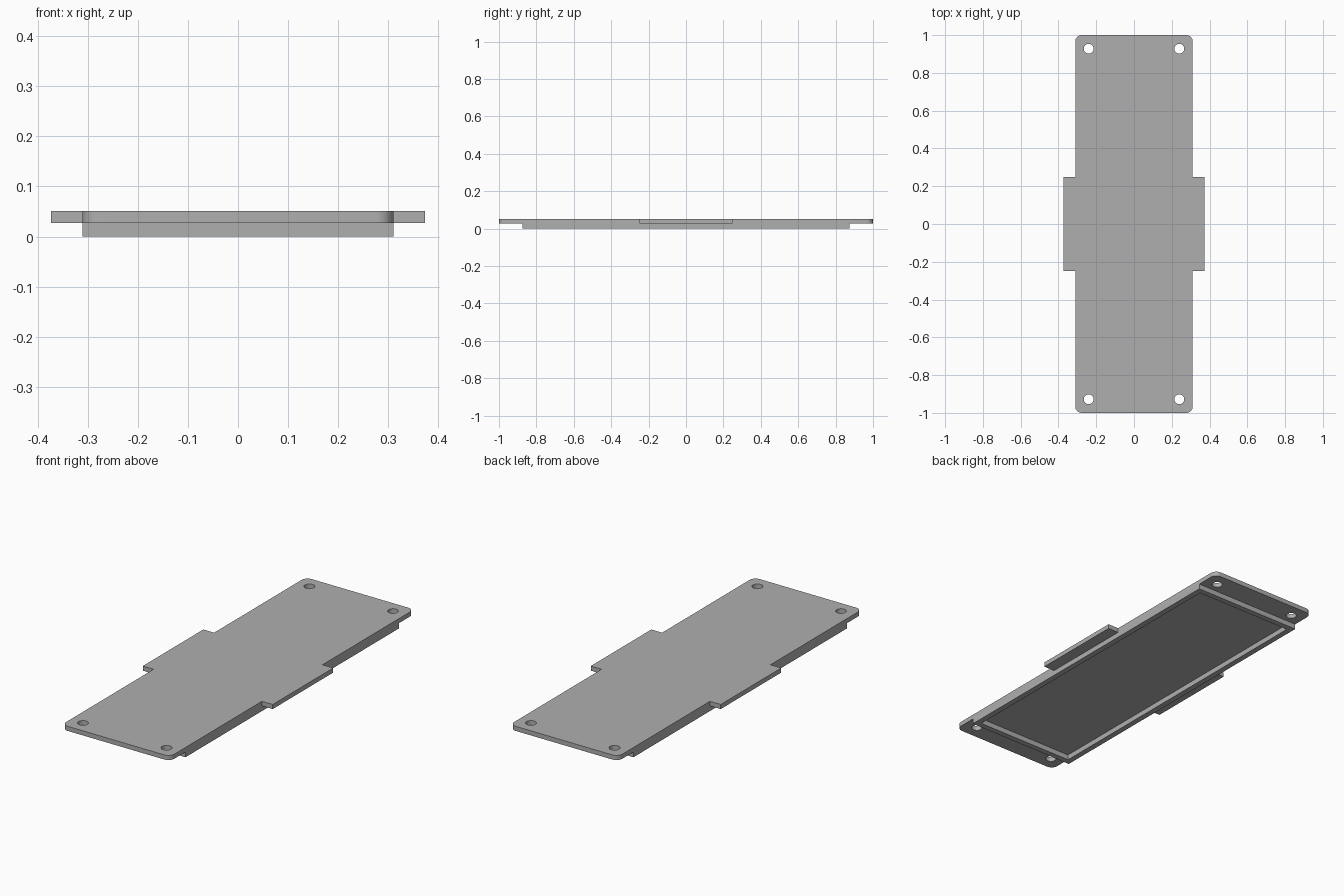
import bpy, bmesh, math

cube = bpy.data.objects.get("Cube")
if cube:
    bpy.data.objects.remove(cube)

# Main sizes
HALF_W, HALF_L = 0.311, 1.0
TAB_X, TAB_Y = 0.373, 0.248
RIM_Y, RIM_T = 0.875, 0.03
Z_MID, Z_TOP = 0.027, 0.051
CORNER_R = 0.035
HOLE_X, HOLE_Y, HOLE_R = 0.24, 0.928, 0.026

grey = bpy.data.materials.new("plain grey")
grey.use_nodes = True
colour = (0.43, 0.43, 0.43, 1)
grey.diffuse_color = colour
grey.node_tree.nodes["Principled BSDF"].inputs["Base Color"].default_value = colour


def arc(cx, cy, r, start, sweep, steps):
    return [(cx + r * math.cos(start + sweep * i / steps),
             cy + r * math.sin(start + sweep * i / steps)) for i in range(steps + 1)]


def rectangle(x, y):
    return [(x, -y), (x, y), (-x, y), (-x, -y)]


def slab(name, loops, z0, z1):
    """Extrude an outline, with any inner loops as openings, from z0 to z1."""
    curve = bpy.data.curves.new(name, 'CURVE')
    curve.dimensions = '2D'
    curve.fill_mode = 'BOTH'
    curve.extrude = (z1 - z0) / 2
    for loop in loops:
        spline = curve.splines.new('POLY')
        spline.points.add(len(loop) - 1)
        for point, (x, y) in zip(spline.points, loop):
            point.co = (x, y, 0, 1)
        spline.use_cyclic_u = True
    helper = bpy.data.objects.new(name + "_outline", curve)
    bpy.context.collection.objects.link(helper)
    bpy.context.view_layer.update()
    deps = bpy.context.evaluated_depsgraph_get()
    mesh = bpy.data.meshes.new_from_object(helper.evaluated_get(deps))
    bpy.data.objects.remove(helper)

    bm = bmesh.new()
    bm.from_mesh(mesh)
    bmesh.ops.remove_doubles(bm, verts=bm.verts, dist=1e-5)
    bmesh.ops.recalc_face_normals(bm, faces=bm.faces)
    bmesh.ops.translate(bm, verts=bm.verts, vec=(0, 0, (z0 + z1) / 2))
    bm.to_mesh(mesh)
    bm.free()

    mesh.materials.clear()
    mesh.materials.append(grey)
    obj = bpy.data.objects.new(name, mesh)
    bpy.context.collection.objects.link(obj)
    bpy.ops.object.select_all(action='DESELECT')
    obj.select_set(True)
    bpy.context.view_layer.objects.active = obj
    bpy.ops.object.shade_smooth_by_angle(angle=math.radians(30))
    return obj


# Cover plate: half outline from the right tab round the back corners, then turned
half = [(HALF_W, -TAB_Y), (TAB_X, -TAB_Y), (TAB_X, TAB_Y), (HALF_W, TAB_Y)]
half += arc(HALF_W - CORNER_R, HALF_L - CORNER_R, CORNER_R, 0, math.pi / 2, 8)
half += arc(CORNER_R - HALF_W, HALF_L - CORNER_R, CORNER_R, math.pi / 2, math.pi / 2, 8)
outline = half + [(-x, -y) for x, y in half]

# Screw holes in the four corners
holes = [arc(sx * HOLE_X, sy * HOLE_Y, HOLE_R, 0, math.tau, 24)[:-1]
         for sx in (-1, 1) for sy in (-1, 1)]
slab("cover_plate", [outline] + holes, Z_MID, Z_TOP)

# Raised rim under the plate
slab("underside_rim", [rectangle(HALF_W, RIM_Y),
                       rectangle(HALF_W - RIM_T, RIM_Y - RIM_T)], 0, Z_MID)
